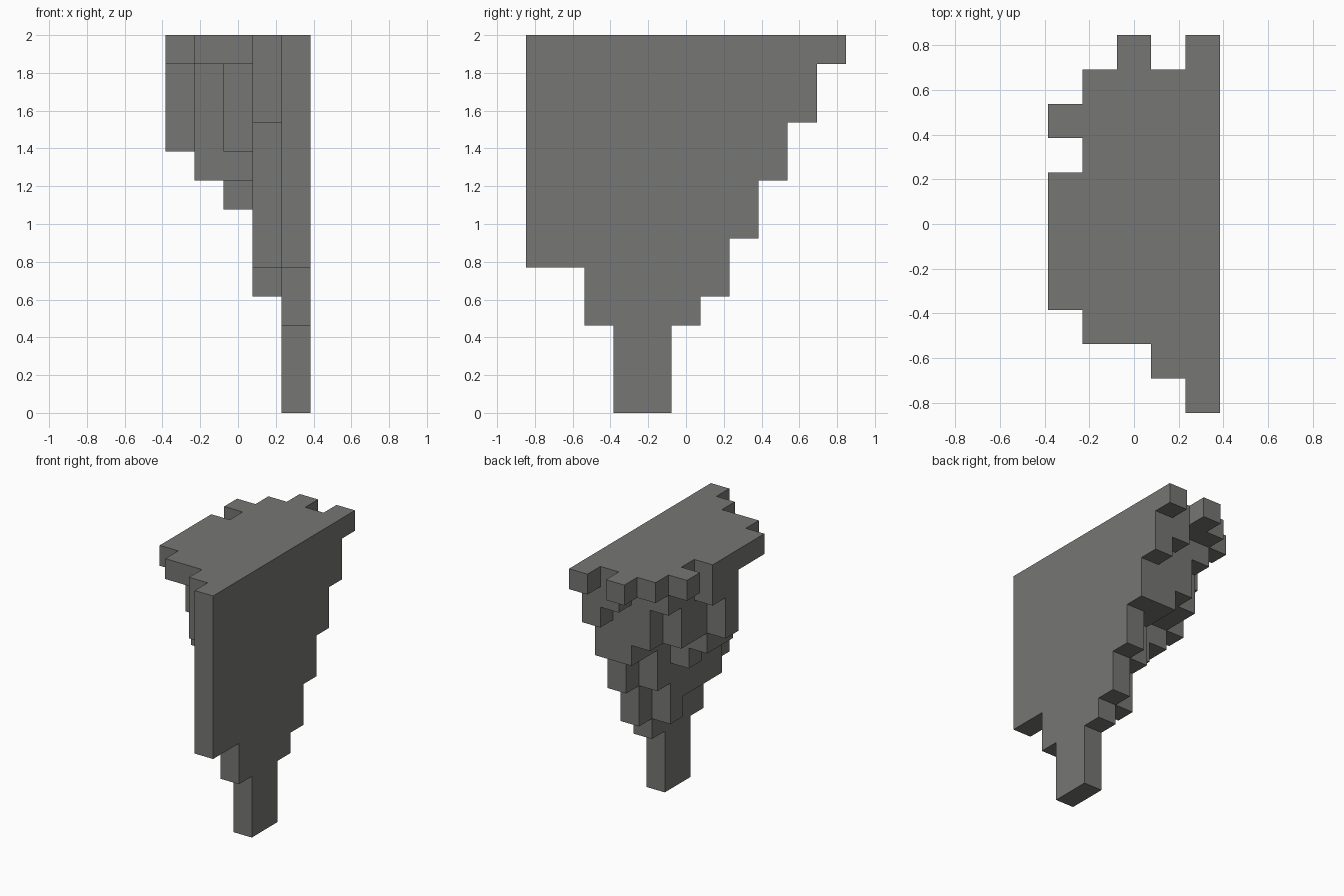
import bpy
import bmesh
from mathutils import Vector

cube = bpy.data.objects.get("Cube")
if cube:
    bpy.data.objects.remove(cube, do_unlink=True)

# Underside height of each block column, in hex block units, one row per
# slice from the inner tip (-x) to the flat wall (+x), front to back.
SLICES = [
    "...cc9b.c..",
    "..cc8899bc.",
    "..c987999cc",
    ".a5554688b.",
    "553003468ac",
]
TOP = 13
UNIT = 2 / TOP
ORIGIN = Vector((-len(SLICES) / 2, -len(SLICES[0]) / 2, 0))

# Stone colour
stone = bpy.data.materials.new("grey stone")
stone.use_nodes = True
GREY = (0.18, 0.18, 0.175, 1)
stone.diffuse_color = GREY
shader = stone.node_tree.nodes["Principled BSDF"]
shader.inputs["Base Color"].default_value = GREY
shader.inputs["Roughness"].default_value = 0.9

# Fill every column from its underside up to the flat top
blocks = set()
for i, row in enumerate(SLICES):
    for j, mark in enumerate(row):
        if mark != ".":
            blocks.update((i, j, k) for k in range(int(mark, 16), TOP))

# Keep only the outer skin of the blocks
bm = bmesh.new()
corners = {}


def corner(p):
    key = tuple(round(c) for c in p)
    if key not in corners:
        corners[key] = bm.verts.new((Vector(key) + ORIGIN) * UNIT)
    return corners[key]


for block in blocks:
    base = Vector(block)
    for axis in range(3):
        u, v, n = (Vector([float(a == (axis + s) % 3) for a in range(3)])
                   for s in (1, 2, 0))
        for side in (-1, 1):
            if tuple(round(c) for c in base + n * side) in blocks:
                continue
            start = base + n * max(side, 0)
            loop = [start, start + u, start + u + v, start + v]
            bm.faces.new([corner(p) for p in loop[::side]])

# Merge flat areas into single faces
bmesh.ops.dissolve_limit(bm, angle_limit=0.01, verts=bm.verts[:],
                         edges=bm.edges[:])
mesh = bpy.data.meshes.new("hanging_rock")
bm.to_mesh(mesh)
bm.free()
mesh.materials.append(stone)
rock = bpy.data.objects.new("hanging_rock", mesh)
bpy.context.collection.objects.link(rock)
